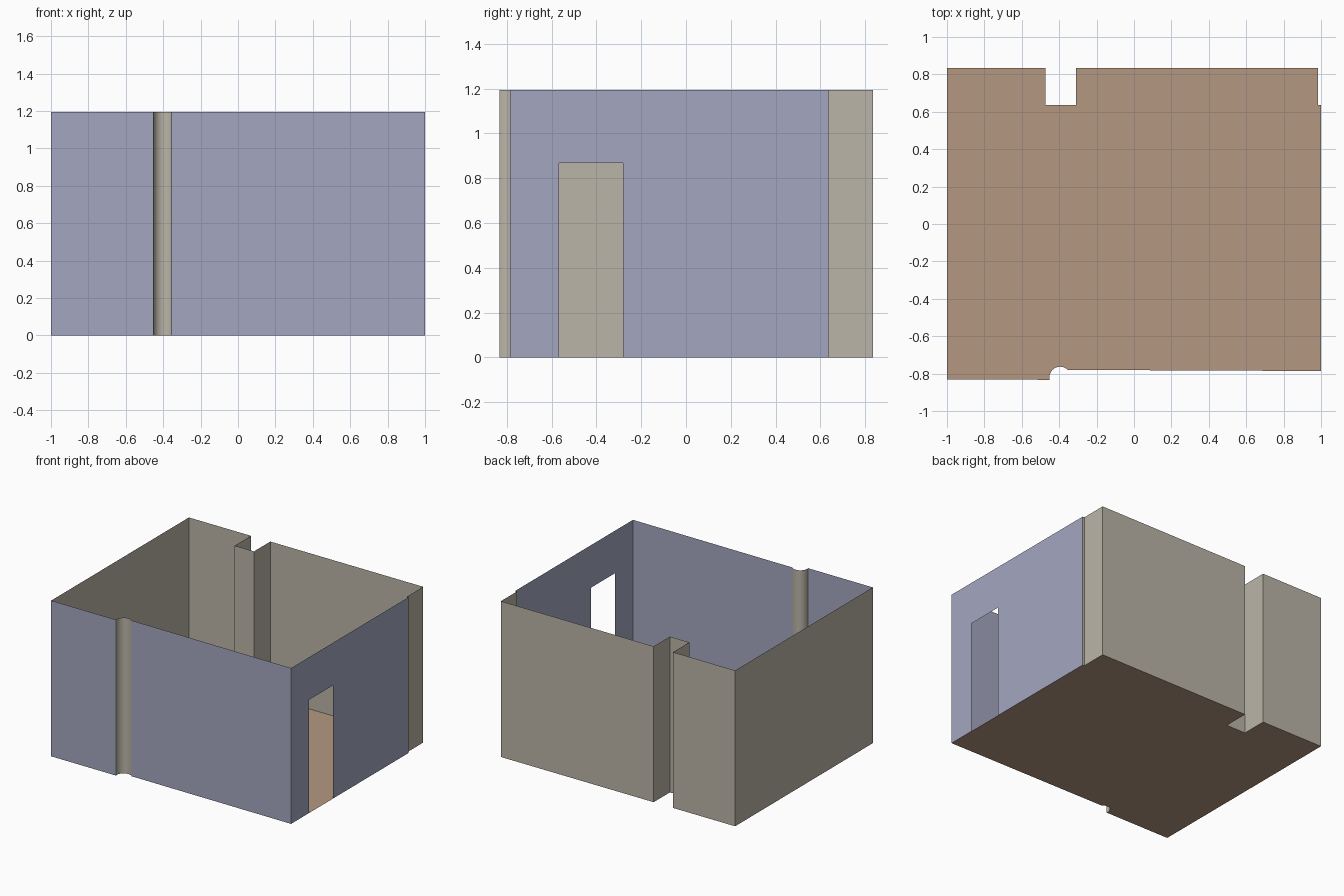
import bpy, bmesh, math

if "Cube" in bpy.data.objects:
    bpy.data.objects.remove(bpy.data.objects["Cube"])

H = 1.193            # wall height
DOOR_Y0, DOOR_Y1, DOOR_H = -0.567, -0.281, 0.867


def srgb(*rgb):
    return [((c / 255 + 0.055) / 1.055) ** 2.4 for c in rgb] + [1.0]


def material(name, *rgb):
    m = bpy.data.materials.new(name)
    m.diffuse_color = srgb(*rgb)
    m.use_nodes = True
    m.node_tree.nodes["Principled BSDF"].inputs["Base Color"].default_value = m.diffuse_color
    return m


BLUE = material("blue wall paint", 164, 167, 192)
BEIGE = material("beige wall paint", 187, 181, 168)
WOOD = material("brown floor", 179, 153, 129)


def make(name, faces, mat):
    """One object from a list of faces given as corner points."""
    bm = bmesh.new()
    for pts in faces:
        bm.faces.new([bm.verts.new(p) for p in pts])
    bmesh.ops.remove_doubles(bm, verts=bm.verts, dist=1e-5)
    mesh = bpy.data.meshes.new(name)
    bm.to_mesh(mesh)
    bm.free()
    mesh.materials.append(mat)
    ob = bpy.data.objects.new(name, mesh)
    bpy.context.collection.objects.link(ob)
    return ob


def wall(name, path, mat):
    """Thin wall rising from a floor path (counter-clockwise, faces outward)."""
    return make(name, [[(*a, 0), (*b, 0), (*b, H), (*a, H)]
                       for a, b in zip(path, path[1:])], mat)


# Floor-plan paths, counter-clockwise from the front left corner
CX, CY, R = -0.395, -0.82, 0.057
N = 16
arc = [(CX + R * math.cos(math.radians(t)), CY + R * math.sin(math.radians(t)))
       for t in (193 + (44.6 - 193) * i / N for i in range(N + 1))]
front_left = [(-1, -0.832), arc[0]]
front_right = [arc[-1], (1, -0.786)]
right = [(1, -0.786), (1, 0.636)]
back = [(1, 0.636), (0.985, 0.636), (0.985, 0.834), (-0.31, 0.834), (-0.31, 0.637),
        (-0.474, 0.637), (-0.474, 0.834), (-1, 0.834), (-1, -0.832)]

# Walls
wall("front_wall_left", front_left, BLUE)
wall("front_wall_right", front_right, BLUE)
column = wall("round_column", arc, BEIGE)
for p in column.data.polygons:
    p.use_smooth = True
wall("back_and_left_walls", back, BEIGE)

# Right wall with an open doorway
y0, y1 = right[0][1], right[1][1]
make("right_wall_with_doorway",
     [[(1, a, z), (1, b, z), (1, b, H), (1, a, H)]
      for a, b, z in ((y0, DOOR_Y0, 0), (DOOR_Y0, DOOR_Y1, DOOR_H), (DOOR_Y1, y1, 0))], BLUE)

# Floor follows the whole plan
plan = front_left[:1] + arc + right + back[1:-1]
make("floor", [[(x, y, 0) for x, y in plan]], WOOD)
